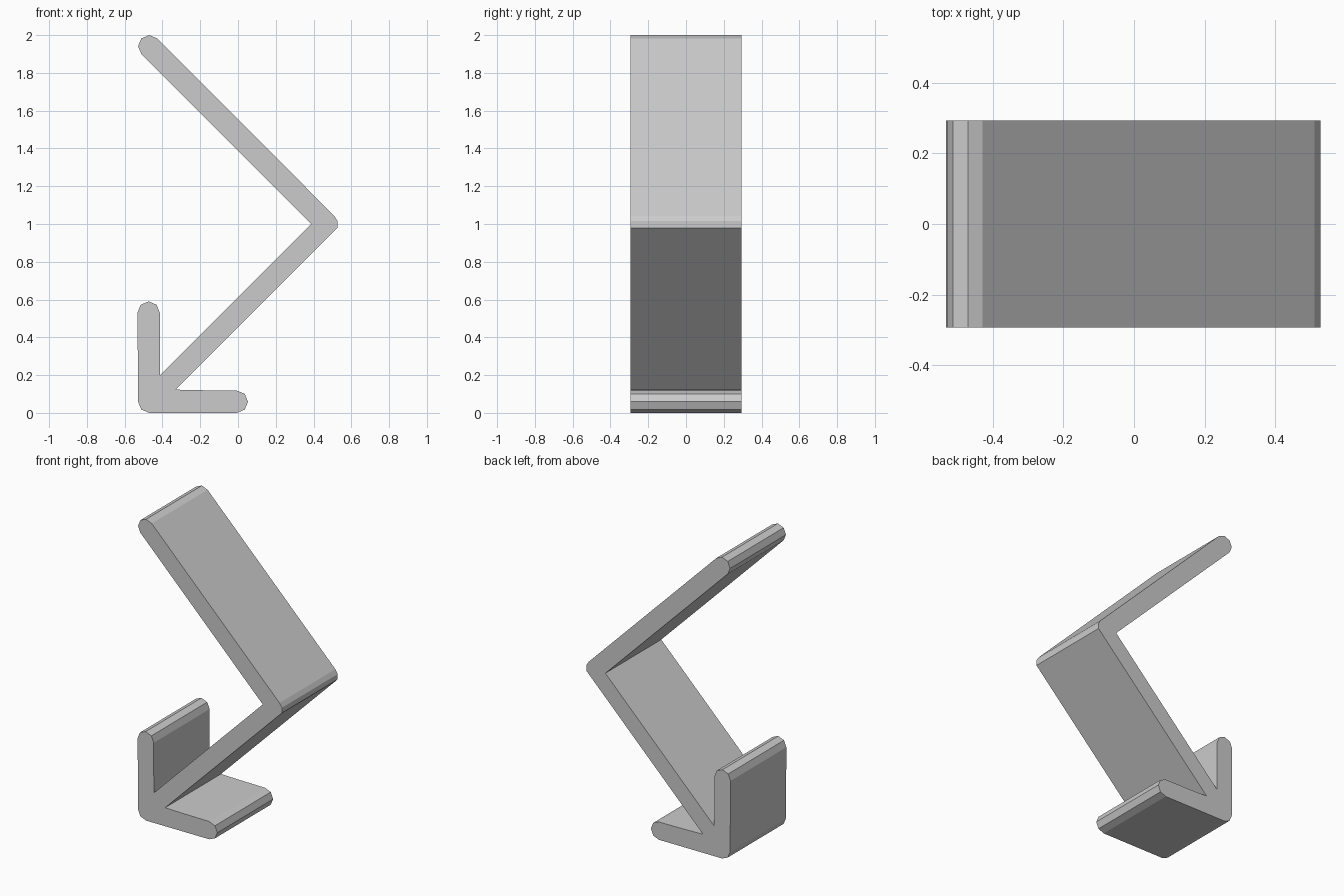
import bpy, bmesh
from math import cos, sin, radians

cube = bpy.data.objects.get("Cube")
if cube:
    bpy.data.objects.remove(cube, do_unlink=True)

HALF_WIDTH = 0.293
RADIUS = 0.059


def arc(x, z, start, end):
    """Faceted round end, running clockwise in 45 degree steps."""
    return [(x + RADIUS * cos(radians(a)), z + RADIUS * sin(radians(a)))
            for a in range(start, end - 1, -45)]


# Side profile of the folded strip, clockwise from the top end
profile = arc(-0.47, 1.941, 225, 45)                 # rounded top end
profile += [(0.51, 1.043), (0.527, 1.015), (0.527, 0.98)]  # outer elbow
profile += [(-0.33, 0.123), (-0.2, 0.12)]            # fork above the foot
profile += arc(-0.006, 0.059, 90, -90)               # rounded foot end
profile += arc(-0.47, 0.059, -90, -180)              # heel
profile += arc(-0.473, 0.531, 180, 0)                # rounded lip end
profile += [(-0.414, 0.34), (-0.412, 0.2)]           # fork beside the lip
profile += [(0.387, 1.0)]                            # inner elbow

# Extrude the profile across the width
bm = bmesh.new()
side = bm.faces.new([bm.verts.new((x, -HALF_WIDTH, z)) for x, z in profile])
extruded = bmesh.ops.extrude_face_region(bm, geom=[side], use_keep_orig=True)
verts = [v for v in extruded["geom"] if isinstance(v, bmesh.types.BMVert)]
bmesh.ops.translate(bm, verts=verts, vec=(0, 2 * HALF_WIDTH, 0))
bmesh.ops.recalc_face_normals(bm, faces=bm.faces)
mesh = bpy.data.meshes.new("folded_stand")
bm.to_mesh(mesh)
bm.free()

stand = bpy.data.objects.new("folded_stand", mesh)
bpy.context.collection.objects.link(stand)

# Plain grey finish
grey = bpy.data.materials.new("light_grey")
grey.use_nodes = True
color = (0.6, 0.6, 0.6, 1)
grey.diffuse_color = color
grey.node_tree.nodes["Principled BSDF"].inputs["Base Color"].default_value = color
mesh.materials.append(grey)
